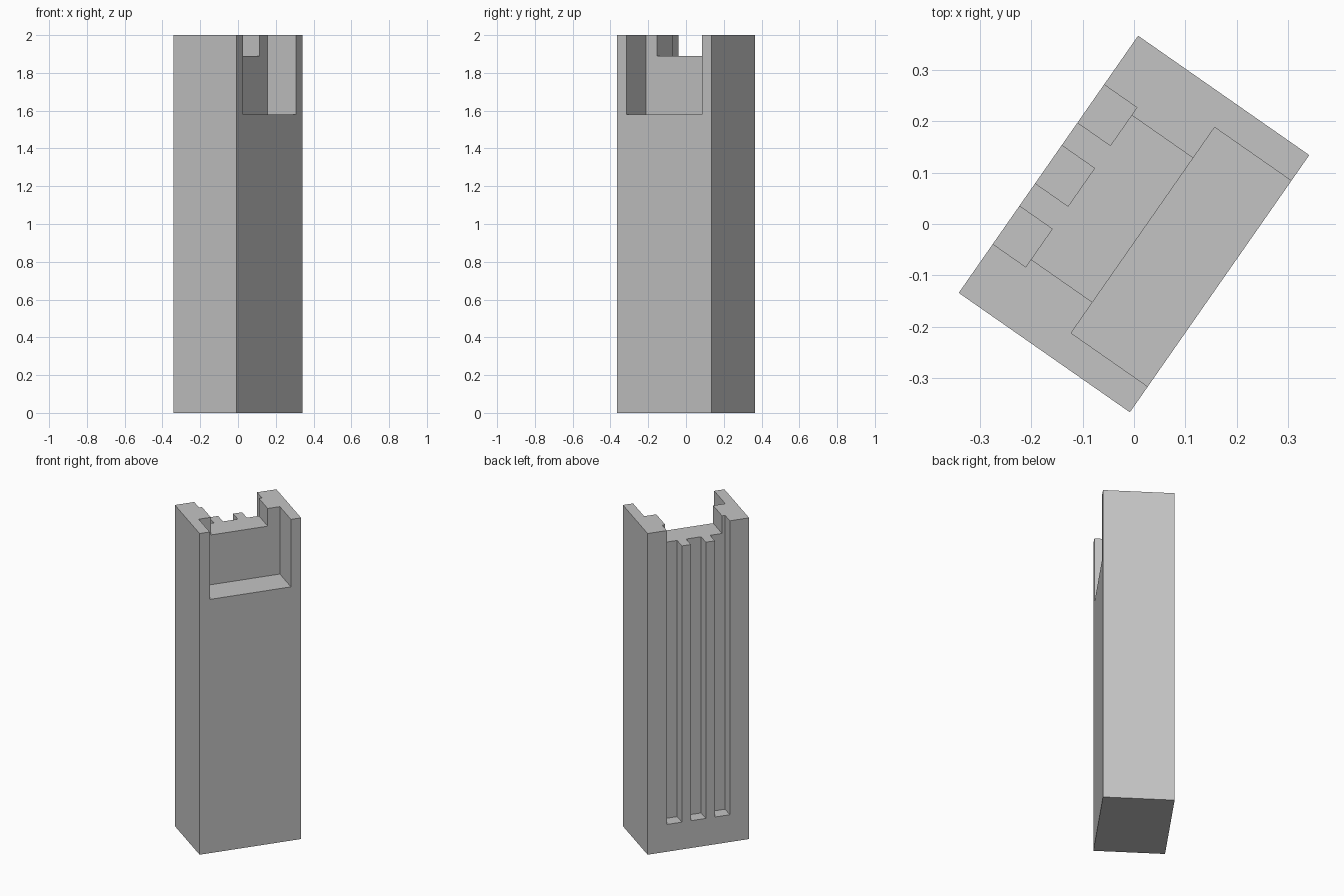
import bpy
from math import radians
from mathutils import Matrix, Vector

cube = bpy.data.objects.get("Cube")
if cube:
    bpy.data.objects.remove(cube, do_unlink=True)

LENGTH, DEPTH, HEIGHT = 0.61, 0.406, 2.0
TURN = radians(55.1)
OVER = 0.1  # how far cutters reach past the outer faces

grey = bpy.data.materials.new("plain_grey")
grey.use_nodes = True
colour = (0.55, 0.55, 0.55, 1)
grey.diffuse_color = colour
grey.node_tree.nodes["Principled BSDF"].inputs["Base Color"].default_value = colour


def box(name, low, high):
    """Axis-aligned box between two corners, x along the block's long side."""
    low, high = Vector(low), Vector(high)
    bpy.ops.mesh.primitive_cube_add(size=1)
    ob = bpy.context.object
    ob.name = name
    ob.data.transform(Matrix.Translation((low + high) / 2)
                      @ Matrix.Diagonal((high - low).to_4d()))
    ob.data.materials.append(grey)
    return ob


half, side, top = LENGTH / 2, DEPTH / 2, HEIGHT + OVER
block = box("block_body", (-half, -side, 0), (half, side, HEIGHT))

# Wide pocket in the front face, open at the top
cutters = [box("pocket_cutter", (-0.244, -side - OVER, 1.58), (0.244, -0.021, top))]

# Shallow notch through the remaining wall
cutters.append(box("notch_cutter", (-0.171, -0.1, 1.89), (0.171, side + OVER, top)))

# Three long grooves down the rear face
for x in (-0.144, 0, 0.144):
    cutters.append(box("groove_cutter", (x - 0.045, 0.125, 0.17),
                       (x + 0.045, side + OVER, top)))

for cutter in cutters:
    cutter.hide_render = True
    mod = block.modifiers.new(cutter.name, 'BOOLEAN')
    mod.operation = 'DIFFERENCE'
    mod.solver = 'EXACT'
    mod.object = cutter

# Apply the cuts, drop the cutters and turn the block
bpy.context.view_layer.update()
graph = bpy.context.evaluated_depsgraph_get()
mesh = bpy.data.meshes.new_from_object(block.evaluated_get(graph))
block.modifiers.clear()
block.data = mesh
for cutter in cutters:
    bpy.data.objects.remove(cutter, do_unlink=True)
mesh.transform(Matrix.Rotation(TURN, 4, 'Z'))
